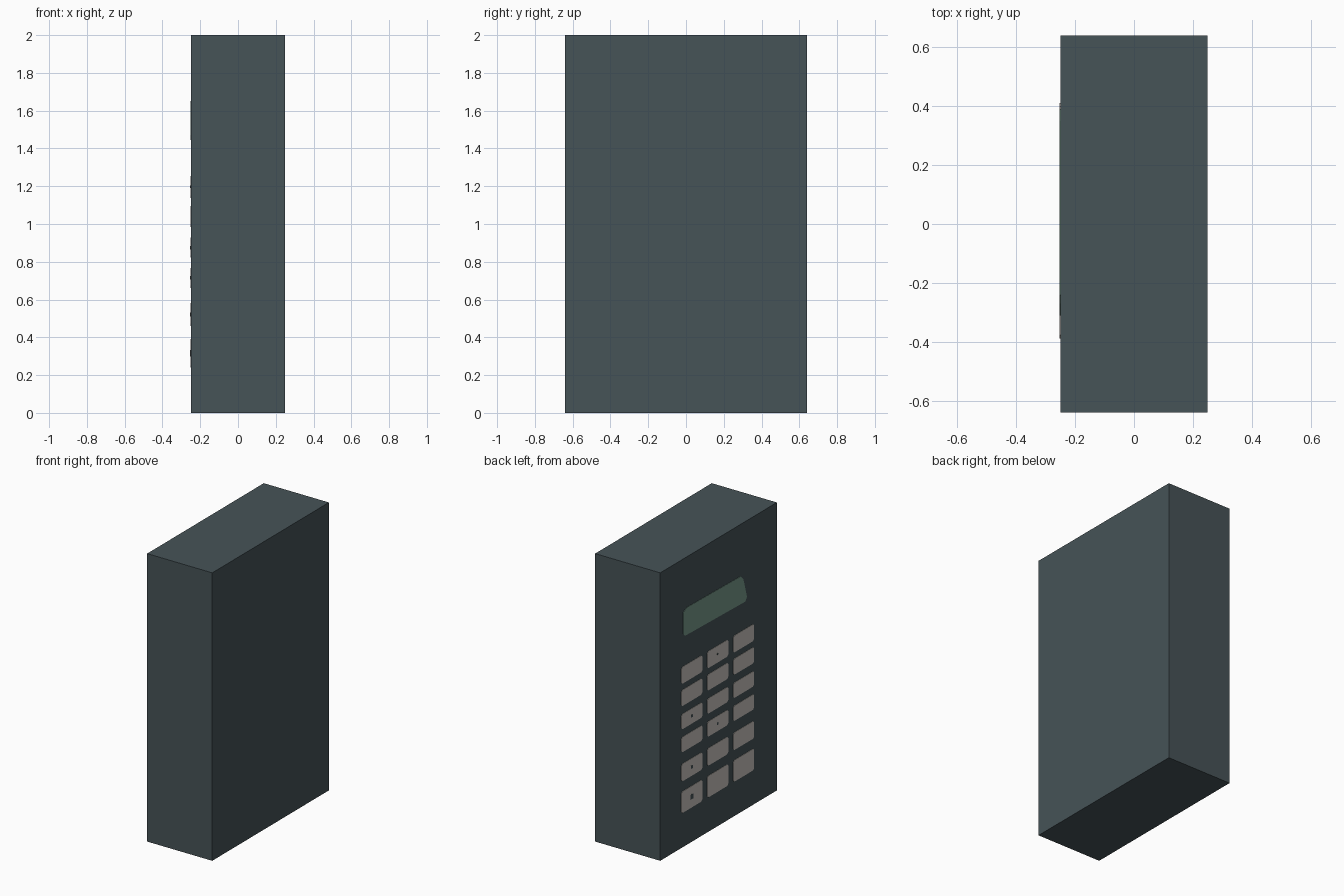
import bpy, bmesh

if "Cube" in bpy.data.objects:
    bpy.data.objects.remove(bpy.data.objects["Cube"])


def material(name, srgb):
    lin = [((c / 255 + 0.055) / 1.055) ** 2.4 for c in srgb]
    m = bpy.data.materials.new(name)
    m.diffuse_color = (*lin, 1)
    m.use_nodes = True
    m.node_tree.nodes["Principled BSDF"].inputs["Base Color"].default_value = m.diffuse_color
    return m


casing = material("dark slate", (70, 83, 87))
display = material("display green", (118, 152, 138))
key_grey = material("warm key grey", (200, 194, 188))


def prism(name, outline, x0, x1, mat):
    """Extrude a (y, z) outline between two x positions."""
    bm = bmesh.new()
    face = bm.faces.new([bm.verts.new((x0, y, z)) for y, z in outline])
    ext = bmesh.ops.extrude_face_region(bm, geom=[face])
    for v in ext["geom"]:
        if isinstance(v, bmesh.types.BMVert):
            v.co.x = x1
    bmesh.ops.recalc_face_normals(bm, faces=bm.faces)
    me = bpy.data.meshes.new(name)
    bm.to_mesh(me)
    bm.free()
    me.materials.append(mat)
    ob = bpy.data.objects.new(name, me)
    bpy.context.collection.objects.link(ob)
    return ob


def rect(y0, y1, z0, z1, c=0.0):
    """Rectangle, with corners clipped by c when given."""
    if c == 0:
        return [(y0, z0), (y1, z0), (y1, z1), (y0, z1)]
    return [(y0 + c, z0), (y1 - c, z0), (y1, z0 + c), (y1, z1 - c),
            (y1 - c, z1), (y0 + c, z1), (y0, z1 - c), (y0, z0 + c)]


# Body block
prism("body", rect(-0.64, 0.64, 0, 2), -0.25, 0.25, casing)

# Display window on the left side, slightly tapered at one end
prism("display_window",
      [(0.39, 1.48), (0.37, 1.46), (-0.29, 1.445), (-0.31, 1.47),
       (-0.27, 1.61), (-0.24, 1.64), (0.35, 1.65), (0.39, 1.63)],
      -0.252, -0.249, display)

# Keypad: three columns, six rows
columns = [(0.18, 0.41), (-0.104, 0.126), (-0.388, -0.159)]
rows = [(1.138, 1.255), (0.983, 1.095), (0.822, 0.928),
        (0.662, 0.768), (0.46, 0.582), (0.24, 0.39)]
for r, (z0, z1) in enumerate(rows):
    for c, (y0, y1) in enumerate(columns):
        prism(f"key_{r + 1}_{c + 1}", rect(y0, y1, z0, z1, 0.012),
              -0.252, -0.249, key_grey)

# Small dark marks on some keys
for r, c, s in [(0, 1, 0.006), (2, 0, 0.009), (3, 1, 0.009), (4, 0, 0.011), (5, 0, 0.017)]:
    y, z = sum(columns[c]) / 2, sum(rows[r]) / 2
    prism("key_mark", rect(y - s, y + s, z - s, z + s), -0.253, -0.2515, casing)
